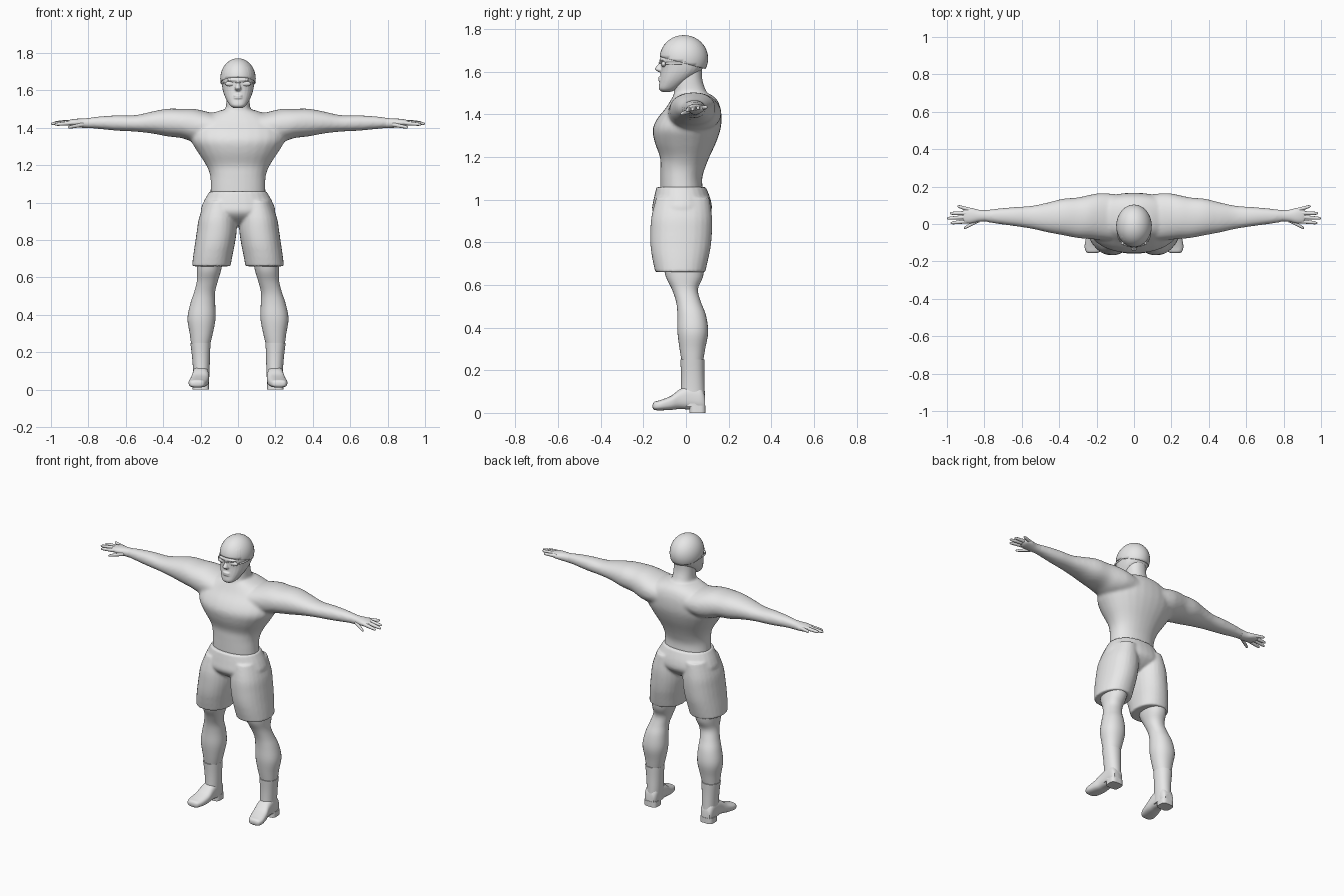
import bpy
import bmesh
from math import cos, sin, pi
from mathutils import Vector, Matrix

default = bpy.data.objects.get("Cube")
if default:
    bpy.data.objects.remove(default, do_unlink=True)

grey = bpy.data.materials.new("plain grey")
grey.use_nodes = True
grey.diffuse_color = (0.8, 0.8, 0.8, 1)
grey.node_tree.nodes["Principled BSDF"].inputs["Base Color"].default_value = grey.diffuse_color
parts = []
CM = 0.01  # all measurements below are in centimetres


def catmull(p, q, r, s, t):
    return [0.5 * (2 * b + (c - a) * t + (2 * a - 5 * b + 4 * c - d) * t * t
                   + (3 * b - a - 3 * c + d) * t ** 3)
            for a, b, c, d in zip(p, q, r, s)]


def loft(bm, axis, rows, side=1, segments=28, steps=4, power=2.2):
    """Skin smooth rounded sections: each row is position, low/high a, low/high b."""
    last = len(rows) - 1
    sections = []
    for i in range(last):
        four = [rows[max(0, min(last, i + k))] for k in (-1, 0, 1, 2)]
        sections += [catmull(*four, j / steps) for j in range(steps)]
    sections.append(rows[-1])
    rings = []
    for pos, a0, a1, b0, b1 in sections:
        ring = []
        for k in range(segments):
            c, s = cos(2 * pi * k / segments), sin(2 * pi * k / segments)
            n = (abs(c) ** power + abs(s) ** power) ** (-1 / power)
            a = (a0 + a1) / 2 + (a1 - a0) / 2 * c * n
            b = (b0 + b1) / 2 + (b1 - b0) / 2 * s * n
            x, y, z = {"x": (pos, a, b), "y": (a, pos, b), "z": (a, b, pos)}[axis]
            ring.append(bm.verts.new((side * x * CM, y * CM, z * CM)))
        rings.append(ring)
    for r0, r1 in zip(rings, rings[1:]):
        for k in range(segments):
            n = (k + 1) % segments
            bm.faces.new((r0[k], r0[n], r1[n], r1[k]))
    bm.faces.new(rings[0])
    bm.faces.new(rings[-1])


def ellipsoid(bm, center, radii):
    shape = Matrix.Translation(Vector(center) * CM) @ Matrix.Diagonal((*(Vector(radii) * CM), 1))
    bmesh.ops.create_uvsphere(bm, u_segments=32, v_segments=20, radius=1, matrix=shape)


def finish(name, bm):
    bmesh.ops.recalc_face_normals(bm, faces=bm.faces)
    mesh = bpy.data.meshes.new(name)
    bm.to_mesh(mesh)
    bm.free()
    mesh.materials.append(grey)
    obj = bpy.data.objects.new(name, mesh)
    bpy.context.collection.objects.link(obj)
    parts.append(obj)
    return obj


def fuse(obj, voxel, rounds):
    """Melt overlapping volumes into one continuous skin."""
    remesh = obj.modifiers.new("fuse", "REMESH")
    remesh.mode = "VOXEL"
    remesh.voxel_size = voxel
    remesh.use_smooth_shade = True
    soften = obj.modifiers.new("soften", "SMOOTH")
    soften.factor = 0.5
    soften.iterations = rounds


def both(rows):
    """Expand position, half width, back/front rows into symmetric sections."""
    return [(z, -w, w, y0, y1) for z, w, y0, y1 in rows]


SIDES = (("left", 1), ("right", -1))

# Torso, neck and arms as one skin
torso = both([(104, 14.8, -12, 8), (110, 14.6, -12, 7.6), (115, 15, -12, 9),
              (120, 17, -12.2, 11), (127, 21.5, -14.7, 14.2), (133, 25, -15.6, 16.2),
              (138, 25, -13.5, 16.7), (143, 23, -9.5, 16.2), (147, 16, -7, 14.5),
              (149.5, 9, -5.5, 11.5)])
neck = both([(144, 9, -6, 12), (149, 7, -5.7, 10.6), (152, 6.4, -5.6, 9),
             (157, 6.2, -5, 7.6), (163, 6, -4, 7.6)])
arm = [(10, -9, 16, 133, 147), (18, -8.5, 16.5, 132, 149), (24, -8, 15.5, 132.5, 150.2),
       (30, -7.5, 14.2, 134.5, 150.2), (38, -6, 13.5, 135.5, 150.2),
       (46, -4.5, 11.5, 137, 148.7), (55, -2.5, 9.7, 138, 146.8),
       (65, -1, 9, 138.5, 146.7), (75, 0.4, 8, 139.5, 146), (82, 1.8, 7.2, 140, 145)]
bm = bmesh.new()
loft(bm, "z", torso)
loft(bm, "z", neck)
for _, side in SIDES:
    loft(bm, "x", arm, side)
fuse(finish("upper_body", bm), 0.009, 8)

# Hands: palm, four spread fingers and a thumb
palm = [(79, 1.4, 7.4, 139.8, 145.3), (83, 1.2, 7.6, 140, 145), (87, 0.4, 8.6, 140.6, 144.8),
        (90, 0.6, 8.4, 141.2, 144.3), (91.5, 2, 7, 142, 143.8)]
digits = {  # base x, y, z, then tip x, y, z
    "index": (89, 1.5, 142.6, 98, 0.5, 141.8),
    "middle": (90, 3.7, 143, 100, 3, 142.2),
    "ring": (89.5, 5.8, 143.2, 98.5, 5.7, 142.8),
    "little": (87, 7.4, 143, 94.5, 9.6, 143.4),
    "thumb": (82.5, 2.2, 141.8, 91, -2.3, 140.2),
}
for label, side in SIDES:
    bm = bmesh.new()
    loft(bm, "x", palm, side)
    for bx, by, bz, tx, ty, tz in digits.values():
        rows = []
        for t, r in ((0, 1.15), (0.45, 1.0), (0.8, 0.85), (0.95, 0.6), (1, 0.15)):
            x, y, z = bx + (tx - bx) * t, by + (ty - by) * t, bz + (tz - bz) * t
            rows.append((x, y - r, y + r, z - r, z + r))
        loft(bm, "x", rows, side, segments=12, steps=2)
    finish(label + "_hand", bm)

# Head with nose, brow and lips
head = both([(150.6, 2.4, -11.3, -7), (152, 4.3, -12.7, -4), (155, 6.2, -12.4, 0.5),
             (158, 7.5, -12, 4.5), (161, 8.3, -11.7, 7.5), (165, 8.8, -11.8, 9.2),
             (169, 8.8, -11.6, 9.4), (173, 7.2, -9.5, 7.5), (175.5, 4, -5, 4)])
nose = both([(159.8, 1.2, -12.8, -10), (160.8, 1.8, -14.2, -10), (161.7, 1.5, -14.6, -10),
             (163.5, 1, -13, -10), (165.5, 0.8, -12.2, -10)])
bm = bmesh.new()
loft(bm, "z", head, power=2.3)
loft(bm, "z", nose, segments=16)
ellipsoid(bm, (0, -10.9, 165.6), (6, 1.5, 1))
for z in (156, 157.2):
    ellipsoid(bm, (0, -11.9, z), (2.4, 1.2, 0.6))
fuse(finish("head", bm), 0.004, 3)

# Cap, a dome cut along a line that dips to the back
bm = bmesh.new()
ellipsoid(bm, (0, -1, 166.2), (9.5, 11.4, 11))
bmesh.ops.bisect_plane(bm, geom=bm.verts[:] + bm.edges[:] + bm.faces[:],
                       plane_co=(0, -0.12, 1.67), plane_no=(0, 0.27, 1), clear_inner=True)
rim = finish("cap", bm).modifiers.new("thickness", "SOLIDIFY")
rim.thickness = 0.005

# Goggles: two lenses, a bridge and side bars
bm = bmesh.new()
for _, side in SIDES:
    ellipsoid(bm, (side * 3.9, -10.4, 163.6), (3, 1.2, 1.4))
    loft(bm, "y", [(-9.5, 7, 7.8, 163.4, 164.6), (-6, 8.3, 9, 163.4, 164.6),
                   (0, 9, 9.5, 163.6, 164.6)], side, segments=8)
ellipsoid(bm, (0, -12, 164.2), (1.6, 0.8, 0.4))
finish("goggles", bm)

# Shorts: hips and two wide legs fused together
hips = both([(106, 15.3, -13.8, 9.3), (100, 18.6, -15.2, 11.6), (95, 19.8, -15.8, 12),
             (91, 15, -12.5, 9), (88, 6, -7, 5)])
short_leg = [(101, 2, 17.5, -14, 11), (92, 0.8, 20.8, -16.2, 12.2), (85, 0.7, 22, -16.7, 12.2),
             (78, 1.7, 23, -16.6, 11.6), (72, 2.9, 23.9, -15.7, 10.4), (66, 4, 24.6, -14.4, 9)]
bm = bmesh.new()
loft(bm, "z", hips)
for _, side in SIDES:
    loft(bm, "z", short_leg, side)
fuse(finish("shorts", bm), 0.008, 3)

# Bare lower legs
leg = [(72, 7.5, 22, -11, 9), (64, 9, 22, -9.5, 8), (58, 10.8, 22, -6.6, 5.6),
       (52, 12.3, 23.5, -4.6, 7), (46, 12.2, 25.5, -4, 9.3), (38, 12, 27, -4, 10.4),
       (30, 13.5, 25.8, -3, 9), (24, 15, 25, -2, 8)]
# Boots: shaft, foot and heel
shaft = [(25, 14.7, 25.5, -2.7, 8.7), (18, 15, 24.6, -2.3, 8.6), (10, 15.2, 24, -2.4, 8.8),
         (3, 15.6, 24, -3, 9)]
foot = [(-15.6, 20, 24, 2.4, 4), (-14.8, 18.2, 25.6, 1.4, 5.2), (-12, 16.8, 26.4, 1.2, 6),
        (-7, 15.7, 25.6, 1.4, 8), (-3, 15.5, 24.6, 1.8, 11), (2, 15.6, 24.2, 1.5, 13),
        (7, 15.8, 24, 1, 12), (9, 17, 23, 1.2, 8)]
heel = [(0, 15.6, 24.2, 1.6, 9.2), (3.5, 15.6, 24.2, 1.6, 9.2)]
for label, side in SIDES:
    bm = bmesh.new()
    loft(bm, "z", leg, side)
    finish(label + "_leg", bm)
    bm = bmesh.new()
    loft(bm, "z", shaft, side)
    loft(bm, "y", foot, side, power=2.8)
    loft(bm, "z", heel, side, power=4)
    finish(label + "_boot", bm)

# Smooth shading with crisp hems
bpy.ops.object.select_all(action="DESELECT")
for obj in parts:
    obj.select_set(True)
bpy.context.view_layer.objects.active = parts[0]
bpy.ops.object.shade_smooth_by_angle(angle=0.8)
